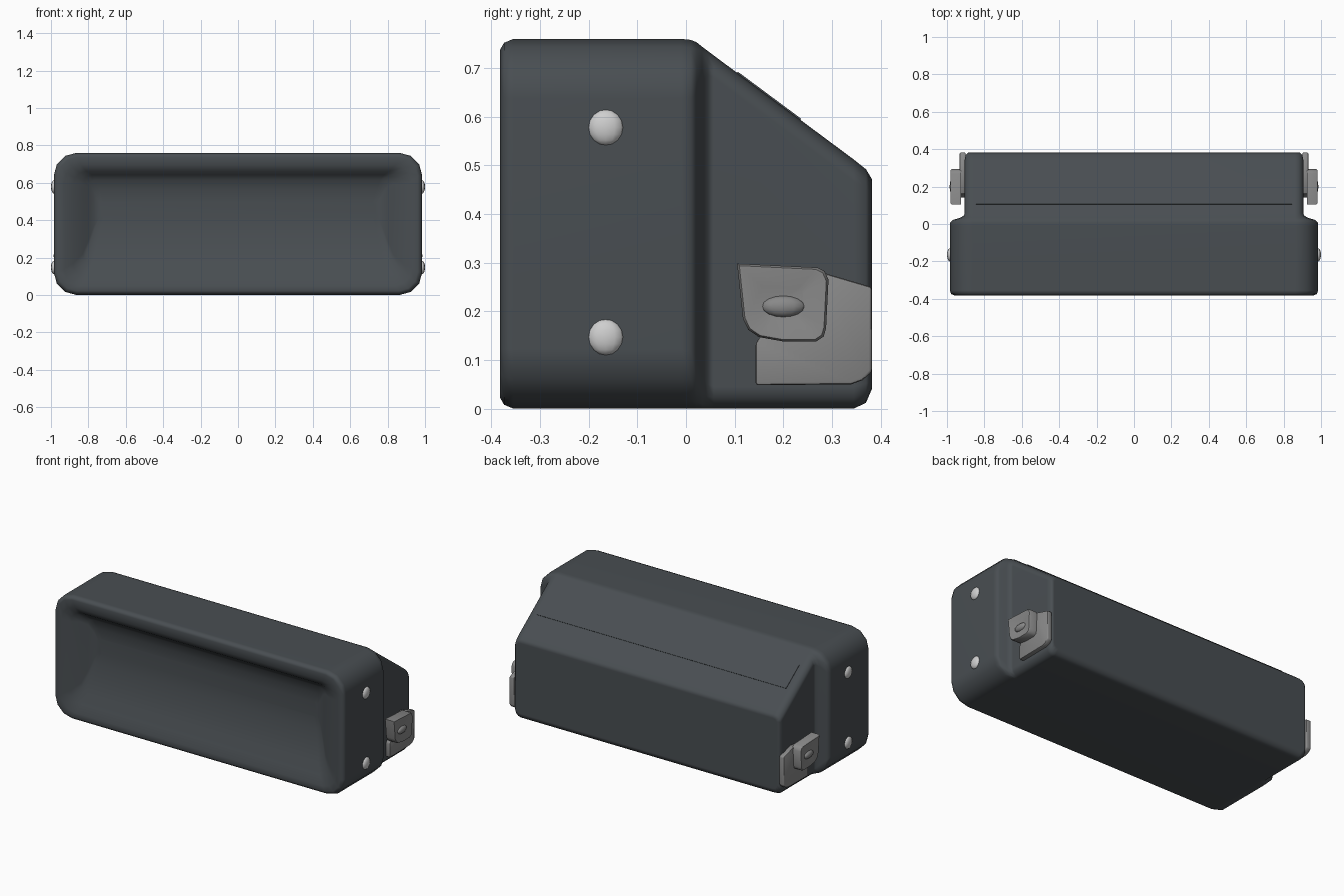
import bpy, bmesh, math
from mathutils import Vector

cube = bpy.data.objects.get("Cube")
if cube:
    bpy.data.objects.remove(cube, do_unlink=True)


def material(name, rgb, rough):
    m = bpy.data.materials.new(name)
    m.use_nodes = True
    m.diffuse_color = (*rgb, 1)
    bsdf = m.node_tree.nodes["Principled BSDF"]
    bsdf.inputs["Base Color"].default_value = (*rgb, 1)
    bsdf.inputs["Roughness"].default_value = rough
    return m


SLATE = material("slate grey paint", (0.066, 0.076, 0.084), 0.6)
STEEL = material("dull steel", (0.25, 0.25, 0.25), 0.5)
BRIGHT = material("bright rivet", (0.62, 0.62, 0.62), 0.4)


def finish(bm, name, mat, bevel=0, angle=40):
    """Turn a bmesh into a smooth-shaded object with an optional bevel."""
    bmesh.ops.recalc_face_normals(bm, faces=bm.faces[:])
    mesh = bpy.data.meshes.new(name)
    bm.to_mesh(mesh)
    bm.free()
    mesh.materials.append(mat)
    ob = bpy.data.objects.new(name, mesh)
    bpy.context.collection.objects.link(ob)
    bpy.ops.object.select_all(action='DESELECT')
    ob.select_set(True)
    bpy.context.view_layer.objects.active = ob
    if bevel:
        mod = ob.modifiers.new("bevel", 'BEVEL')
        mod.width, mod.segments, mod.limit_method = bevel, 2, 'ANGLE'
        mod.angle_limit = math.radians(35)
        bpy.ops.object.modifier_apply(modifier="bevel")
    bpy.ops.object.shade_smooth_by_angle(angle=math.radians(angle))
    return ob


def rounded_ring(half, low, high, radius, y, steps=3):
    """Rounded rectangle in the XZ plane."""
    centres = [(half - radius, high - radius), (radius - half, high - radius),
               (radius - half, low + radius), (half - radius, low + radius)]
    points = []
    for q, (cx, cz) in enumerate(centres):
        for i in range(steps + 1):
            a = math.pi / 2 * (q + i / steps)
            points.append((cx + radius * math.cos(a), y, cz + radius * math.sin(a)))
    return points


def loft(rings):
    bm = bmesh.new()
    loops = [[bm.verts.new(p) for p in ring] for ring in rings]
    for a, b in zip(loops, loops[1:]):
        for i in range(len(a)):
            j = (i + 1) % len(a)
            bm.faces.new((a[i], a[j], b[j], b[i]))
    bm.faces.new(loops[0])
    bm.faces.new(loops[-1])
    return bm


def prism(profile, x0, x1):
    """Extrude a YZ profile along X."""
    return loft([[(x, y, z) for y, z in profile] for x in (x0, x1)])


# Body: rear housing, step in width, front housing, rim and shallow dished recess
body_rings = [
    (0.885, 0.04, 0.472, 0.03, 0.382), (0.9, 0.012, 0.492, 0.04, 0.37),
    (0.905, 0, 0.512, 0.045, 0.345), (0.905, 0, 0.726, 0.045, 0.057),
    (0.91, 0, 0.735, 0.05, 0.045), (0.93, 0, 0.744, 0.07, 0.033),
    (0.968, 0, 0.753, 0.105, 0.022), (0.982, 0, 0.758, 0.12, 0.01),
    (0.985, 0, 0.76, 0.122, -0.01), (0.985, 0, 0.76, 0.122, -0.355),
    (0.978, 0.008, 0.752, 0.115, -0.374), (0.96, 0.022, 0.738, 0.1, -0.382),
    (0.93, 0.05, 0.695, 0.09, -0.38), (0.88, 0.1, 0.662, 0.07, -0.362),
    (0.83, 0.17, 0.642, 0.05, -0.335), (0.80, 0.25, 0.615, 0.04, -0.312),
    (0.77, 0.34, 0.56, 0.03, -0.296), (0.74, 0.41, 0.5, 0.02, -0.29)]
body = finish(loft([rounded_ring(*r) for r in body_rings]), "body", SLATE, angle=60)
body.modifiers.new("weighted normals", 'WEIGHTED_NORMAL').keep_sharp = True

# Thin raised strip along the slope
start, end = Vector((0.105, 0.690)), Vector((0.235, 0.5935))
normal = Vector((0.596, 0.803)) * 0.003
strip = [start - normal, end - normal, end + normal, start + normal]
finish(prism(strip, -0.845, 0.845), "slope_strip", SLATE)

# Latch outlines in the YZ plane
PLATE = [(0.143, 0.048), (0.34, 0.05), (0.362, 0.058), (0.382, 0.075),
         (0.382, 0.25), (0.28, 0.28), (0.16, 0.26), (0.155, 0.15), (0.143, 0.135)]
TAB = [(0.105, 0.298), (0.27, 0.29), (0.285, 0.283), (0.293, 0.265), (0.288, 0.165),
       (0.283, 0.148), (0.268, 0.138), (0.20, 0.138), (0.15, 0.147),
       (0.128, 0.162), (0.117, 0.185)]


def tab_ring(x, scale):
    """Tab outline shrunk towards the finger grip."""
    return [(x, 0.2 + (y - 0.2) * scale, 0.213 + (z - 0.213) * scale) for y, z in TAB]


def dome(name, centre, size, mat):
    bm = bmesh.new()
    bmesh.ops.create_uvsphere(bm, u_segments=12, v_segments=8, radius=1)
    bmesh.ops.scale(bm, vec=size, verts=bm.verts)
    bmesh.ops.translate(bm, vec=centre, verts=bm.verts)
    return finish(bm, name, mat, angle=60)


for side, sx in (("left", 1), ("right", -1)):
    # Two round rivets on each cheek
    for level, z in (("lower", 0.147), ("upper", 0.578)):
        dome(f"{side}_{level}_rivet", (sx * 0.982, -0.165, z),
             (0.018, 0.037, 0.037), BRIGHT)
    # Latch: back plate, thick dished tab and finger grip
    finish(prism(PLATE, sx * 0.9, sx * 0.932), f"{side}_latch_plate", STEEL, 0.006)
    tab = [tab_ring(sx * x, s) for x, s in
           ((0.925, 1), (0.974, 1), (0.982, 0.95), (0.982, 0.9), (0.972, 0.45))]
    finish(loft(tab), f"{side}_latch_tab", STEEL, angle=50)
    dome(f"{side}_latch_grip", (sx * 0.97, 0.2, 0.21), (0.016, 0.045, 0.022), STEEL)
